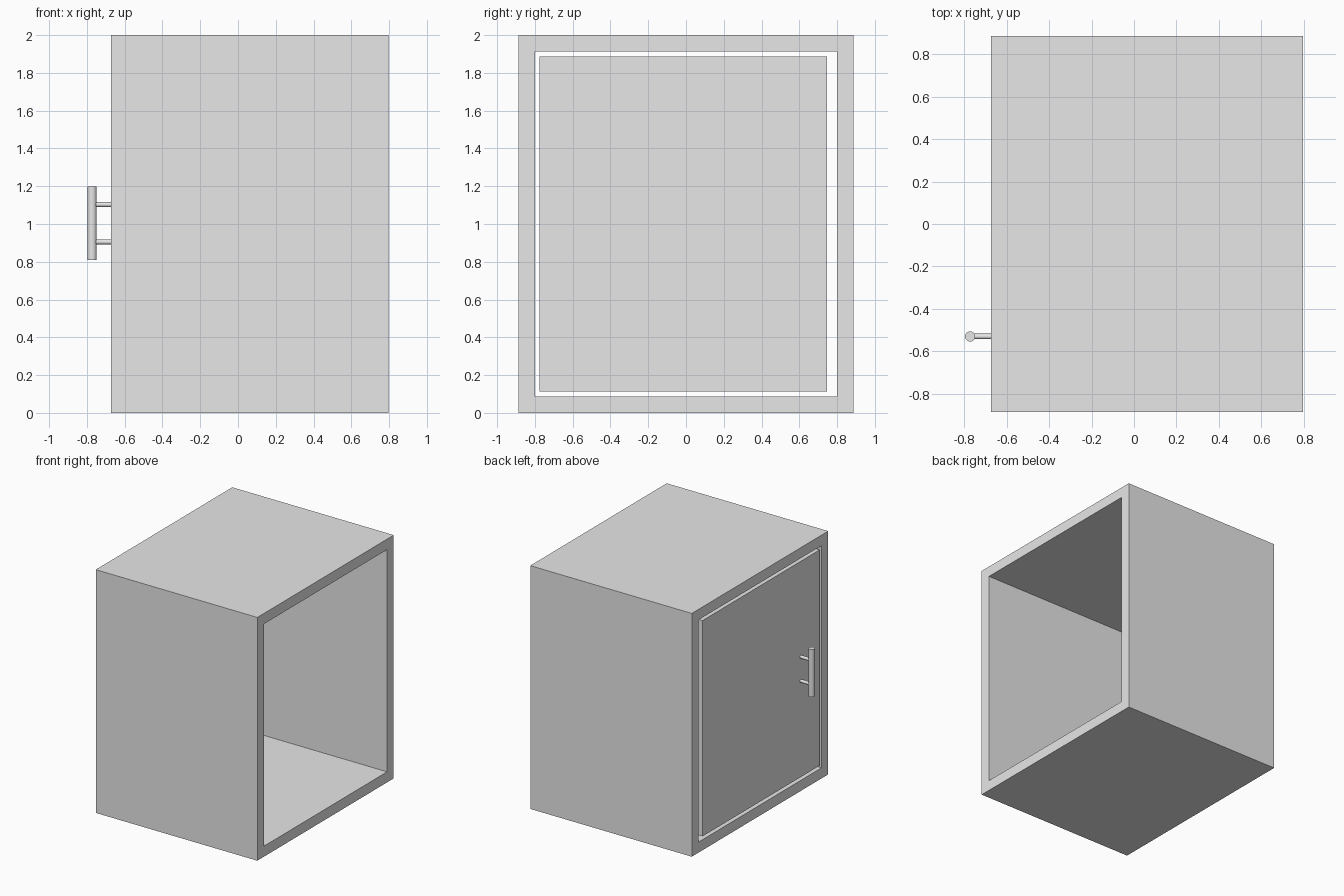
import bpy
import bmesh
import math

if "Cube" in bpy.data.objects:
    bpy.data.objects.remove(bpy.data.objects["Cube"], do_unlink=True)

# Single material
grey = bpy.data.materials.new("light_grey")
grey.use_nodes = True
colour = (0.8, 0.8, 0.8, 1)
grey.diffuse_color = colour
grey.node_tree.nodes["Principled BSDF"].inputs["Base Color"].default_value = colour

# Main dimensions
LEFT, RIGHT = -0.673, 0.796
HALF_DEPTH, HEIGHT, WALL = 0.886, 2.0, 0.087
HANDLE_X, HANDLE_Y = -0.772, -0.53


def add_object(name, bm):
    bmesh.ops.recalc_face_normals(bm, faces=bm.faces)
    mesh = bpy.data.meshes.new(name)
    bm.to_mesh(mesh)
    bm.free()
    mesh.materials.append(grey)
    obj = bpy.data.objects.new(name, mesh)
    bpy.context.collection.objects.link(obj)
    return obj


def rectangle(bm, x, y0, y1, z0, z1):
    corners = [(y0, z0), (y1, z0), (y1, z1), (y0, z1)]
    return [bm.verts.new((x, y, z)) for y, z in corners]


def bridge(bm, a, b):
    for i in range(len(a)):
        j = (i + 1) % len(a)
        bm.faces.new((a[i], a[j], b[j], b[i]))


def rod(name, radius, length, location, rotation=(0, 0, 0)):
    bpy.ops.mesh.primitive_cylinder_add(
        vertices=32, radius=radius, depth=length, location=location, rotation=rotation)
    obj = bpy.context.object
    obj.name = name
    obj.data.materials.append(grey)
    bpy.ops.object.shade_smooth_by_angle(angle=math.radians(40))


# Cabinet shell: a square tube open along x
bm = bmesh.new()
loops = []
for x, inset in ((LEFT, 0), (RIGHT, 0), (RIGHT, WALL), (LEFT, WALL)):
    side = HALF_DEPTH - inset
    loops.append(rectangle(bm, x, -side, side, inset, HEIGHT - inset))
for i in range(4):
    bridge(bm, loops[i], loops[(i + 1) % 4])
add_object("cabinet_shell", bm)

# Door panel set flush in the opening with a clear gap around it
bm = bmesh.new()
outer, inner = [rectangle(bm, x, -0.776, 0.746, 0.114, 1.888)
                for x in (LEFT, LEFT + WALL)]
bridge(bm, outer, inner)
bm.faces.new(outer)
bm.faces.new(inner)
add_object("door", bm)

# Handle: upright bar on two posts
rod("handle_bar", 0.024, 0.39, (HANDLE_X, HANDLE_Y, 1.004))
for name, z in (("lower_handle_post", 0.905), ("upper_handle_post", 1.103)):
    rod(name, 0.013, LEFT - HANDLE_X,
        ((LEFT + HANDLE_X) / 2, HANDLE_Y, z), (0, math.pi / 2, 0))
